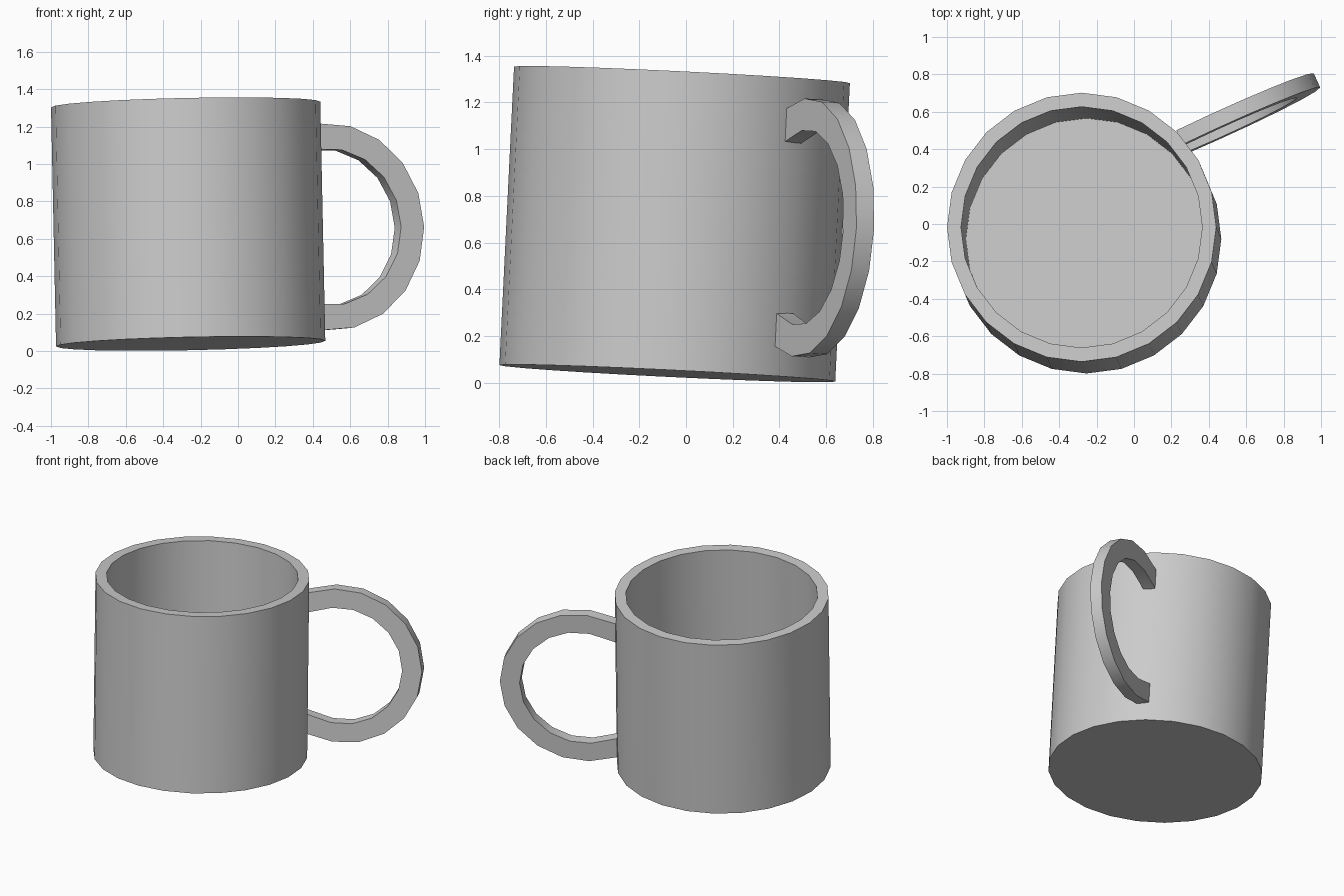
import bpy, bmesh, math
from mathutils import Matrix, Euler

cube = bpy.data.objects.get("Cube")
if cube:
    bpy.data.objects.remove(cube, do_unlink=True)

# Plain grey material for the whole mug
grey = bpy.data.materials.new("plain_grey")
grey.use_nodes = True
colour = (0.6, 0.6, 0.6, 1)
grey.diffuse_color = colour
grey.node_tree.nodes["Principled BSDF"].inputs["Base Color"].default_value = colour

# The whole mug leans slightly
LEAN = Euler((-0.049, -0.021, 0)).to_matrix().to_4x4()


def finish(bm, name, matrix):
    """Turn a bmesh into a smooth-shaded object with sharp corners."""
    bmesh.ops.recalc_face_normals(bm, faces=bm.faces)
    mesh = bpy.data.meshes.new(name)
    bm.to_mesh(mesh)
    bm.free()
    mesh.materials.append(grey)
    obj = bpy.data.objects.new(name, mesh)
    bpy.context.collection.objects.link(obj)
    obj.matrix_world = matrix
    bpy.ops.object.select_all(action='DESELECT')
    obj.select_set(True)
    bpy.context.view_layer.objects.active = obj
    bpy.ops.object.shade_smooth_by_angle(angle=math.radians(30))
    return obj


def skin(bm, rings, closed):
    """Join neighbouring rings of vertices with quads."""
    for a, b in zip(rings, rings[1:]):
        n = len(a)
        for i in range(n if closed else n - 1):
            j = (i + 1) % n
            bm.faces.new((a[i], a[j], b[j], b[i]))


# Cup body: outer wall, rim, inner wall and floor
SIDES, HEIGHT = 24, 1.28
profile = [(0.72, 0), (0.72, HEIGHT), (0.645, HEIGHT), (0.645, 0.03)]
bm = bmesh.new()
rings = []
for radius, z in profile:
    angles = [math.tau * i / SIDES for i in range(SIDES)]
    rings.append([bm.verts.new((radius * math.cos(a), radius * math.sin(a), z))
                  for a in angles])
skin(bm, rings, True)
bm.faces.new(rings[0])
bm.faces.new(rings[-1])
finish(bm, "cup_body", Matrix.Translation((-0.253, -0.08, 0.04)) @ LEAN)


# Handle: flat band bent into an open ring, cut upright where it meets the cup
def arc(radius, step, end_z):
    points = [(radius * math.cos(math.radians(step * k)),
               radius * math.sin(math.radians(step * k))) for k in range(-5, 6)]
    return [(-0.24, -end_z)] + points + [(-0.24, end_z)]


HALF = 0.0415
bm = bmesh.new()
sections = []
for (ox, oz), (ix, iz) in zip(arc(0.555, 19, 0.507), arc(0.42, 19.7, 0.365)):
    sections.append([bm.verts.new(p) for p in (
        (ox, -HALF, oz), (ox, HALF, oz), (ix, HALF, iz), (ix, -HALF, iz))])
skin(bm, sections, True)
bm.faces.new(sections[0])
bm.faces.new(sections[-1])
turn = Matrix.Rotation(math.radians(24.5), 4, 'Z')
finish(bm, "handle", Matrix.Translation((0.473, 0.538, 0.6625)) @ LEAN @ turn)
